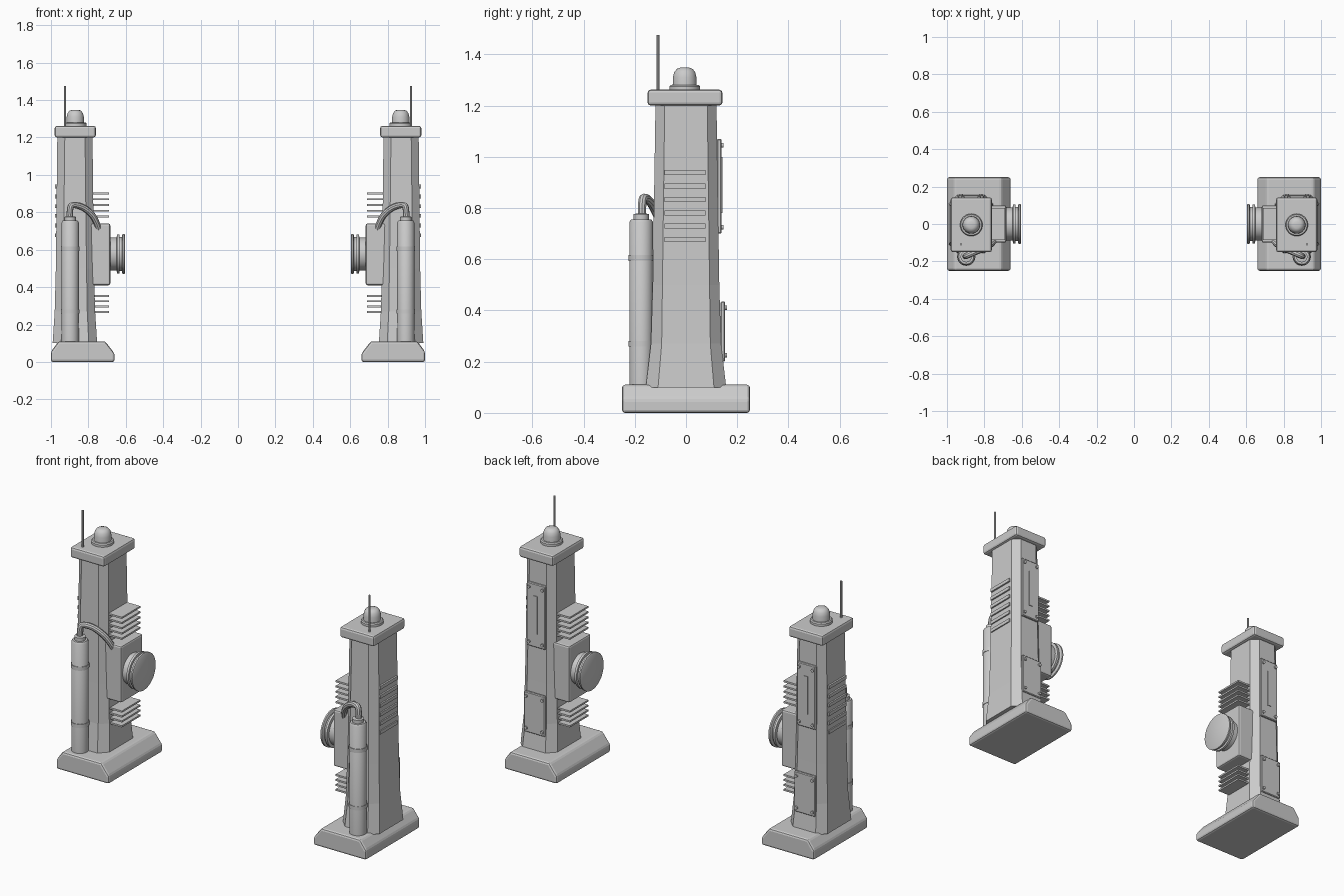
import bpy, bmesh, math
from mathutils import Matrix, Vector

if "Cube" in bpy.data.objects:
    bpy.data.objects.remove(bpy.data.objects["Cube"])

CX = 0.872  # pylon axis; everything is mirrored across x = 0
gray = bpy.data.materials.new("plain_gray")
gray.diffuse_color = (0.6, 0.6, 0.6, 1)
gray.use_nodes = True
gray.node_tree.nodes["Principled BSDF"].inputs["Base Color"].default_value = gray.diffuse_color


def finish(name, bm, bevel=0, segments=2, smooth=False):
    bmesh.ops.recalc_face_normals(bm, faces=bm.faces)
    me = bpy.data.meshes.new(name)
    bm.to_mesh(me)
    bm.free()
    ob = bpy.data.objects.new(name, me)
    bpy.context.collection.objects.link(ob)
    me.materials.append(gray)
    if bevel:
        b = ob.modifiers.new("bevel", 'BEVEL')
        b.width, b.segments, b.limit_method = bevel, segments, 'ANGLE'
    ob.modifiers.new("mirror", 'MIRROR')
    if smooth:
        bpy.ops.object.select_all(action='DESELECT')
        ob.select_set(True)
        bpy.context.view_layer.objects.active = ob
        bpy.ops.object.shade_smooth_by_angle(angle=math.radians(35))
    return ob


def add_box(bm, x0, x1, y0, y1, z0, z1):
    m = Matrix.Translation(((x0 + x1) / 2, (y0 + y1) / 2, (z0 + z1) / 2))
    m = m @ Matrix.Diagonal((x1 - x0, y1 - y0, z1 - z0, 1))
    bmesh.ops.create_cube(bm, size=1, matrix=m)


def boxes(name, items, bevel=0, segments=2):
    bm = bmesh.new()
    for it in items:
        add_box(bm, *it)
    return finish(name, bm, bevel, segments)


def loft(bm, rings):
    """Closed skin through rings of equal point count."""
    vs = [[bm.verts.new(p) for p in r] for r in rings]
    n = len(vs[0])
    for a, b in zip(vs, vs[1:]):
        for i in range(n):
            bm.faces.new((a[i], a[(i + 1) % n], b[(i + 1) % n], b[i]))
    bm.faces.new(vs[0][::-1])
    bm.faces.new(vs[-1])


def lathe(name, centre, profile, axis='Z', n=32):
    """Revolve (radius, position along axis) pairs."""
    bm = bmesh.new()
    rings = []
    for r, h in profile:
        ring = []
        for i in range(n):
            a = 2 * math.pi * i / n
            u, v = r * math.cos(a), r * math.sin(a)
            p = (u, v, h) if axis == 'Z' else (h, u, v)
            ring.append(Vector(centre) + Vector(p))
        rings.append(ring)
    loft(bm, rings)
    return finish(name, bm, smooth=True)


# Base foot: chamfered profile run along y
foot = [(0.66, 0), (0.66, 0.045), (0.71, 0.11), (0.96, 0.11), (1.0, 0.055), (1.0, 0)]
bm = bmesh.new()
loft(bm, [[(x, y, z) for x, z in foot] for y in (-0.25, 0.25)])
finish("base_foot", bm, 0.012)

# Tapered eight-sided column with flared bottom
bm = bmesh.new()
rings = []
for z, hx, hy, cx, cy in [(0.1, 0.119, 0.157, 0.045, 0.048), (0.27, 0.108, 0.137, 0.042, 0.042),
                          (0.5, 0.102, 0.13, 0.04, 0.038), (1.21, 0.094, 0.119, 0.04, 0.036)]:
    q = [(hx, hy - cy), (hx - cx, hy)]
    o = q + [(-x, y) for x, y in q[::-1]] + [(-x, -y) for x, y in q] + [(x, -y) for x, y in q[::-1]]
    rings.append([(CX + x, y, z) for x, y in o])
loft(bm, rings)
finish("column", bm)

# Cap slab, beacon and antenna
boxes("cap_slab", [(0.76, 0.98, -0.15, 0.142, 1.2, 1.262)], 0.012)
lathe("beacon_collar", (0.87, -0.005, 0), [(0.06, 1.255), (0.06, 1.275), (0.055, 1.281)])
lathe("beacon_dome", (0.87, -0.005, 0),
      [(0.047, 1.275), (0.046, 1.31), (0.041, 1.33), (0.031, 1.343), (0.018, 1.348)])
lathe("antenna", (0.925, -0.109, 0), [(0.006, 1.255), (0.006, 1.475)], n=10)

# Vent slats on the outer side
boxes("vent_slats", [(0.95, 0.979, -0.083, 0.077, z - 0.01, z + 0.01)
                     for z in (0.938, 0.885, 0.833, 0.781, 0.729, 0.677)])

# Cooling fins, housing and round dial on the inner side
fins = [0.90 - 0.0305 * i for i in range(5)] + [0.353 - 0.0287 * i for i in range(4)]
boxes("cooling_fins", [(0.69, 0.80, -0.085, 0.085, z - 0.005, z + 0.005) for z in fins])
boxes("side_housing", [(0.683, 0.80, -0.1, 0.1, 0.41, 0.74)], 0.01)
lathe("side_dial", (0, 0, 0.577),
      [(0.1, 0.603), (0.108, 0.607), (0.108, 0.616), (0.1, 0.62), (0.092, 0.621), (0.092, 0.633),
       (0.104, 0.634), (0.104, 0.647), (0.088, 0.649), (0.088, 0.69)], 'X', 40)

# Front tank with straps and neck
T = (0.897, -0.175, 0)
lathe("tank", T, [(0.046, 0.1), (0.046, 0.745), (0.04, 0.755), (0.03, 0.756), (0.03, 0.776),
                  (0.02, 0.778)])
for z in (0.27, 0.605):
    lathe("tank_strap", T, [(0.049, z - 0.011), (0.049, z + 0.011)])

# Hose from tank neck to housing
cu = bpy.data.curves.new("hose", 'CURVE')
cu.dimensions = '3D'
cu.bevel_depth, cu.bevel_resolution, cu.resolution_u = 0.017, 3, 6
sp = cu.splines.new('NURBS')
pts = [(0.9, -0.172, 0.765), (0.9, -0.172, 0.825), (0.885, -0.165, 0.843), (0.83, -0.142, 0.83),
       (0.78, -0.12, 0.79), (0.755, -0.1, 0.745), (0.745, -0.085, 0.71)]
sp.points.add(len(pts) - 1)
for p, c in zip(sp.points, pts):
    p.co = (*c, 1)
sp.use_endpoint_u, sp.order_u = True, 3
tmp = bpy.data.objects.new("hose_path", cu)
bpy.context.collection.objects.link(tmp)
bm = bmesh.new()
bm.from_mesh(tmp.to_mesh())
bpy.data.objects.remove(tmp)
finish("hose", bm, smooth=True)

# Back access plates with corner bolts and a raised strip
plates = [("upper", 0.06, 0.70, 1.07, 0.139), ("lower", 0.068, 0.20, 0.435, 0.153)]
for label, hw, z0, z1, y in plates:
    boxes(label + "_back_plate", [(CX - hw, CX + hw, y - 0.018, y, z0, z1)], 0.004, 1)
    bm = bmesh.new()
    for sx in (-1, 1):
        for z in (z0 + 0.025, z1 - 0.025):
            m = Matrix.Translation((CX + sx * (hw - 0.016), y + 0.002, z)) @ Matrix.Rotation(math.pi / 2, 4, 'X')
            bmesh.ops.create_cone(bm, cap_ends=True, segments=12, radius1=0.009, radius2=0.009,
                                  depth=0.012, matrix=m)
    finish(label + "_plate_bolts", bm, smooth=True)
boxes("plate_strip", [(CX - 0.012, CX + 0.012, 0.135, 0.143, 0.78, 1.0)])
